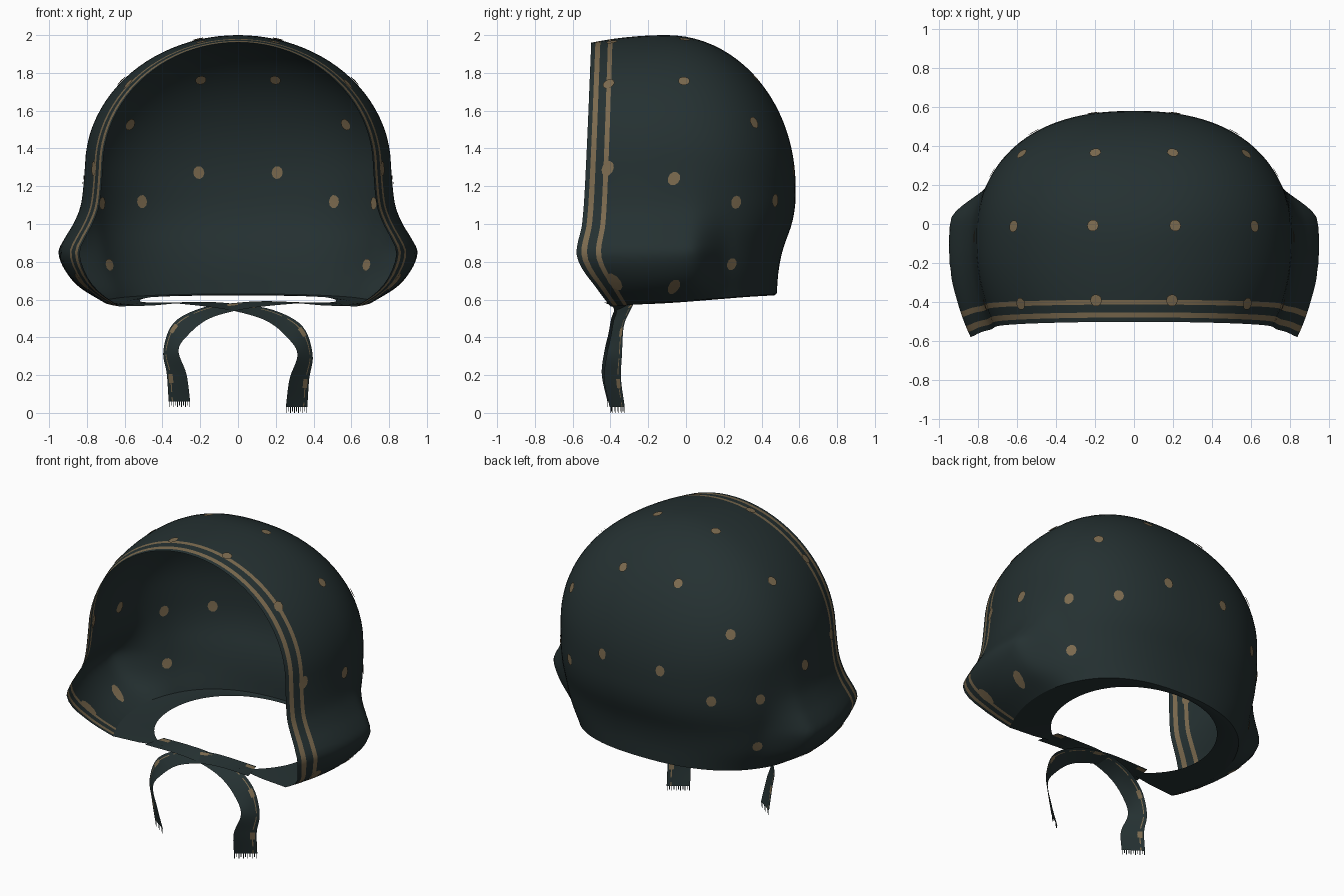
import bpy, math
from mathutils import Vector

if "Cube" in bpy.data.objects:
    bpy.data.objects.remove(bpy.data.objects["Cube"])


def material(name, rgb):
    m = bpy.data.materials.new(name)
    m.diffuse_color = (*rgb, 1)
    m.use_nodes = True
    m.node_tree.nodes["Principled BSDF"].inputs["Base Color"].default_value = m.diffuse_color
    return m


CLOTH = material("dark_teal_cloth", (0.018, 0.030, 0.031))
TAN = material("tan_print", (0.20, 0.145, 0.078))


def make(name, verts, faces, mats, index=None):
    me = bpy.data.meshes.new(name)
    me.from_pydata([tuple(v) for v in verts], [], faces)
    for m in mats:
        me.materials.append(m)
    if index:
        me.polygons.foreach_set("material_index", index)
    ob = bpy.data.objects.new(name, me)
    bpy.context.collection.objects.link(ob)
    bpy.ops.object.select_all(action='DESELECT')
    bpy.context.view_layer.objects.active = ob
    ob.select_set(True)
    bpy.ops.object.shade_smooth_by_angle(angle=math.radians(50))
    return ob


def curve(table, t):
    """Smooth interpolation through (t, value) pairs."""
    if t <= table[0][0]:
        return table[0][1]
    for i in range(len(table) - 1):
        (a, p), (b, q) = table[i], table[i + 1]
        if t <= b:
            def slope(k):
                lo, hi = table[max(k - 1, 0)], table[min(k + 1, len(table) - 1)]
                return (hi[1] - lo[1]) / (hi[0] - lo[0])
            s, h = (t - a) / (b - a), b - a
            return ((2*s**3 - 3*s*s + 1) * p + (s**3 - 2*s*s + s) * h * slope(i)
                    + (3*s*s - 2*s**3) * q + (s**3 - s*s) * h * slope(i + 1))
    return table[-1][1]


def smooth(a, b, t):
    t = min(1, max(0, (t - a) / (b - a)))
    return t * t * (3 - 2 * t)


# Hood form: half widths, back depth and front rim position by height
FLARED = [(.6, .71), (.68, .84), (.76, .915), (.85, .95), (.92, .92), (1.0, .872), (1.1, .832), (1.3, .81)]
PLAIN = [(.6, .70), (.75, .77), (.95, .80), (1.3, .81)]
BACK = [(.6, .48), (.75, .492), (.87, .515), (1.0, .56), (1.1, .578), (1.2, .58)]
RIM = [(.6, .10), (.7, .02), (.78, -.05), (.85, -.08), (1.0, -.05), (1.3, -.03), (2.0, 0)]


def dome(z, base):
    return math.sqrt(max(0, 1 - max(0, (z - base) / (2 - base)) ** 2))


def inside(p):
    x, y, z = abs(p.x), p.y, p.z
    if z >= 2:
        return False
    k = smooth(.24, .02, y) if y > .02 else 1
    if y > .24:
        k = 0
    w = (curve(PLAIN, z) * (1 - k) + curve(FLARED, z) * k) * dome(z, 1.3)
    if y > -.1:
        t = (y + .1) / max(1e-6, (curve(BACK, z) + .1) * dome(z, 1.2))
        return t < 1 and x < w * (1 - t ** 2.35) ** (1 / 2.35)
    d = -.1 - y
    t = d / max(1e-6, 1.2 * dome(z, 1.3))
    return t < 1 and x < w * math.sqrt(1 - t * t) * (1 - .4 * d * d)


def warp(p):
    """Lean the front rim and tilt the lower hem."""
    y = p.y + curve(RIM, p.z) * min(1, max(0, -p.y / .5))
    low = 1 - smooth(.6, .9, p.z)
    return Vector((p.x, y, p.z + (-.025 + (y + .25) * .075) * low))


def hit(c, d):
    lo, hi = 0.0, 2.2
    for _ in range(26):
        mid = (lo + hi) / 2
        if inside(c + d * mid):
            lo = mid
        else:
            hi = mid
    return warp(c + d * lo)


# Hood shell: upright arches near the rim, then arches fanned to the hem
N, M = 88, 44
OFFSETS = [0, .022, .048, .088, .112]
CENTRE = Vector((0, -.36, .6))
arches = [(Vector((0, -.5 + o, .6)), 0) for o in OFFSETS]
arches += [(CENTRE, math.pi / 2 * i / M) for i in range(M + 1)]
rows = []
for c, a in arches:
    row = []
    for i in range(N + 1):
        b = math.pi * i / N
        row.append(hit(c, Vector((math.cos(b), math.sin(b) * math.sin(a), math.sin(b) * math.cos(a)))))
    rows.append(row)
faces, index = [], []
for j in range(len(rows) - 1):
    for i in range(N):
        k = j * (N + 1) + i
        faces.append((k, k + N + 1, k + N + 2, k + 1))
        index.append(1 if j in (1, 3) else 0)
make("hood_shell", [p for r in rows for p in r], faces, [CLOTH, TAN], index)

# Neck flaps: hem turned inward, wide at the front and vanishing at the back
hem = [r[0] for r in rows[:5]] + rows[-1] + [r[-1] for r in rows[4::-1]]
verts, n = [], len(hem)
for i, p in enumerate(hem):
    g = math.radians(-58 + 296 * i / (n - 1))
    q = Vector((.52 * math.cos(g), .45 * math.sin(g), .585 + .04 * smooth(-.2, .45, .45 * math.sin(g))))
    verts += [p, p.lerp(q, .5) - Vector((0, 0, .006)), q]
faces = [(3*i + k, 3*i + k + 1, 3*i + k + 4, 3*i + k + 3) for i in range(n - 1) for k in (0, 1)]
make("neck_flaps", verts, faces, [CLOTH])

# Printed spots, laid on the outside and the lining
SPOTS = [(.2, .37, 1.78), (.21, -.01, 1.97), (.62, -.01, 1.76), (.57, -.40, 1.72), (.19, -.39, 1.93),
         (.56, .34, 1.51), (.82, -.06, 1.24), (.74, -.39, 1.27), (.21, .57, 1.28), (.50, .45, 1.11),
         (.72, .26, 1.11), (.64, .20, .77), (.78, -.09, .67), (.72, -.38, .70)]
verts, faces = [], []
for side in (1, -1):
    for x, y, z in SPOTS:
        d = (Vector((x * side, y, z)) - CENTRE)
        u = d.cross(Vector((0, 1, 0.3))).normalized()
        v = d.cross(u).normalized()
        ring = [Vector()] + [u * (.03 * math.cos(t * math.pi / 5)) + v * (.03 * math.sin(t * math.pi / 5))
                             for t in range(10)]
        pts = [hit(CENTRE, (d + o).normalized()) for o in ring]
        for scale in (1.006, .994):
            k = len(verts)
            verts += [CENTRE + (p - CENTRE) * scale for p in pts]
            for t in range(10):
                tri = (k, k + 1 + t, k + 1 + (t + 1) % 10)
                faces.append(tri if scale > 1 else tri[::-1])
make("printed_spots", verts, faces, [TAN])

# Tie ribbons: centre path with half-width vectors, crossing under the chin
PATH = [((-.36, -.36, .585), (.02, .07, 0)), ((-.16, -.34, .575), (.01, .05, .012)),
        ((0, -.33, .555), (.0, .045, .02)), ((.17, -.345, .515), (.015, .045, .03)),
        ((.30, -.37, .43), (.04, .035, .03)), ((.355, -.385, .31), (.04, .04, .0)),
        ((.325, -.395, .18), (.052, .045, .0)), ((.31, -.37, .03), (.057, .04, 0))]
COLS = [-1, -.5, 0, .42, .6, .7, .85, 1]
STEPS = 42


def path(t, part, axis):
    return curve([(i, p[part][axis]) for i, p in enumerate(PATH)], t)


for name, side, lift in (("right_tie", 1, 0), ("left_tie", -1, .03)):
    verts, faces, index = [], [], []
    for j in range(STEPS + 1):
        t = 7 * j / STEPS
        c = Vector([path(t, 0, a) for a in range(3)])
        w = Vector([path(t, 1, a) for a in range(3)])
        c.z += lift * t / 7
        c.y += side * .006
        for u in COLS:
            p = c + w * u
            verts.append((p.x * side, p.y, p.z))
    m = len(COLS)
    for j in range(STEPS):
        for i in range(m - 1):
            k = j * m + i
            faces.append((k, k + 1, k + m + 1, k + m))
            spot = i in (3, 4, 5) and j % 12 in (0, 1)
            index.append(1 if (i == 4 and j > 9 and j % 5) or spot else 0)
    make(name, verts, faces, [CLOTH, TAN], index)

    # Frayed threads at the ribbon end
    verts, faces = [], []
    end, half = Vector(PATH[-1][0]), Vector(PATH[-1][1])
    for i in range(11):
        p = end + half * (-.95 + .19 * i) + Vector((0, side * .006, lift))
        e, k = half * .035, len(verts)
        drop = Vector((0, 0, -.03 + .008 * (i % 2)))
        for q in (p - e, p + e, p + e + drop, p - e + drop):
            verts.append((q.x * side, q.y, q.z))
        faces.append((k, k + 1, k + 2, k + 3))
    make(name + "_fringe", verts, faces, [CLOTH])
